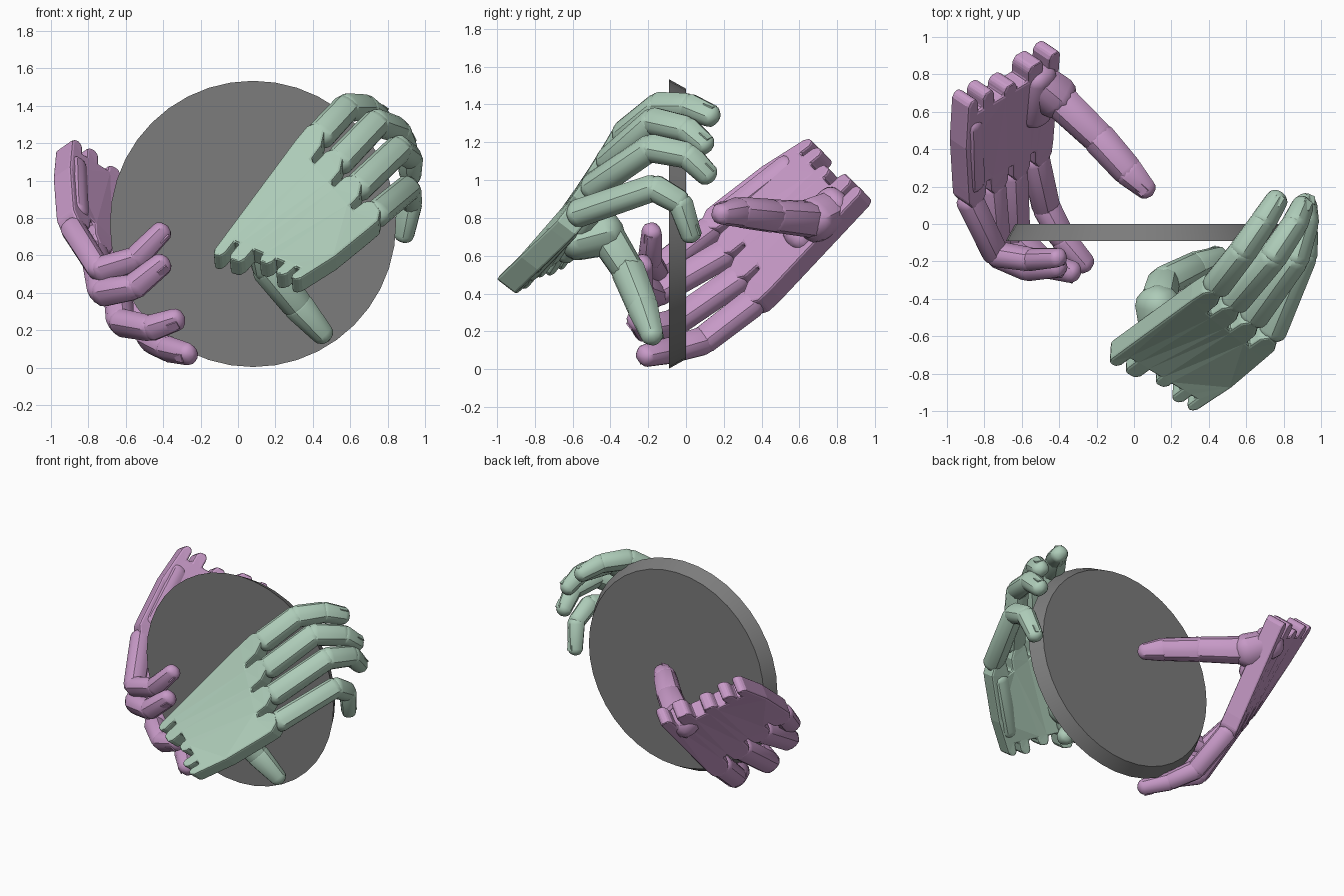
import bpy, bmesh, math
from mathutils import Vector, Matrix

cube = bpy.data.objects.get("Cube")
if cube:
    bpy.data.objects.remove(cube, do_unlink=True)


def material(name, rgb):
    m = bpy.data.materials.new(name)
    m.use_nodes = True
    m.diffuse_color = (*rgb, 1)
    m.node_tree.nodes["Principled BSDF"].inputs["Base Color"].default_value = (*rgb, 1)
    return m


GREEN = material("sage green", (0.42, 0.60, 0.48))
PINK = material("orchid pink", (0.57, 0.32, 0.57))
GREY = material("mid grey", (0.2, 0.2, 0.2))


def finish(bm, name, mat, bevel=0):
    bmesh.ops.recalc_face_normals(bm, faces=bm.faces)
    me = bpy.data.meshes.new(name)
    bm.to_mesh(me)
    bm.free()
    me.materials.append(mat)
    ob = bpy.data.objects.new(name, me)
    bpy.context.collection.objects.link(ob)
    bpy.ops.object.select_all(action='DESELECT')
    bpy.context.view_layer.objects.active = ob
    ob.select_set(True)
    if bevel:
        mod = ob.modifiers.new("Rounded edges", 'BEVEL')
        mod.width, mod.segments, mod.limit_method = bevel, 2, 'ANGLE'
    else:
        bpy.ops.object.shade_smooth_by_angle(angle=math.radians(35))
    return ob


def segment(name, a, b, ra, rb, side, mat, sides=14, wide=1.0):
    """Tapered, slightly squared bone with rounded ends."""
    axis = (b - a).normalized()
    up = axis.cross(side).normalized()
    across = up.cross(axis) * wide
    stations = []
    for t in (-80, -50, -25, 0):
        t = math.radians(t)
        stations.append((a + axis * ra * math.sin(t) * 0.9, ra * math.cos(t)))
    for t in (0, 25, 50, 80):
        t = math.radians(t)
        stations.append((b + axis * rb * math.sin(t) * 0.9, rb * math.cos(t)))
    bm = bmesh.new()
    rings = []
    for centre, r in stations:
        ring = []
        for k in range(sides):
            c, s = (f(math.tau * k / sides) for f in (math.cos, math.sin))
            squarish = (c ** 4 + s ** 4) ** -0.12
            ring.append(bm.verts.new(centre + (across * c + up * s) * r * squarish))
        rings.append(ring)
    for lo, hi in zip(rings, rings[1:]):
        for k in range(sides):
            n = (k + 1) % sides
            bm.faces.new((lo[k], lo[n], hi[n], hi[k]))
    bm.faces.new(rings[0])
    bm.faces.new(rings[-1])
    return finish(bm, name, mat)


def plate(name, centre, along, side, out, size, mat):
    """Thin box aligned to the given directions."""
    bm = bmesh.new()
    bmesh.ops.create_cube(bm, size=1)
    bm.transform(Matrix.Diagonal((*size, 1)))
    rot = Matrix((side, along, out)).transposed().to_4x4()
    bm.transform(Matrix.Translation(centre) @ rot)
    return finish(bm, name, mat)


def digit(name, pts, radii, side, mat, wide):
    for i in range(len(pts) - 1):
        a, b = pts[i], pts[i + 1]
        d = (b - a).normalized()
        segment(f"{name}_bone_{i + 1}", a + d * 0.01, b - d * 0.012, radii[i],
                radii[i + 1], side, mat, wide=wide)
    # Nail on the outer side of the fingertip
    d = (pts[-1] - pts[-2]).normalized()
    before = (pts[-2] - pts[-3]).normalized()
    out = before - d
    out = (out - d * out.dot(d)).normalized()
    plate(f"{name}_nail", pts[-1] - d * 0.03 + out * radii[-1], d, d.cross(out), out,
          (radii[-1] * 0.9, 0.06, 0.008), mat)


def hand(name, mat, wrist, knuckle, fingers, thumb, mound, flip):
    wi, wp = map(Vector, wrist)
    ki, kp = map(Vector, knuckle)

    def at(u, v):
        return wi.lerp(wp, u).lerp(ki.lerp(kp, u), v)

    side = (kp - ki).normalized()
    back = (wp - wi + kp - ki).cross(ki - wi + kp - wp).normalized() * flip

    # Palm outline: forked wrist, bulging outer edge, then a tongue for each finger
    outline = []
    for u0, u1 in ((-0.13, 0.03), (0.1, 0.31), (0.46, 0.64), (0.77, 0.93), (0.99, 1.13)):
        deep = -0.04 if 0.3 < u0 < 0.6 else -0.1
        outline += [(u0, 0.04), (u0, deep + 0.04), (u0 + 0.035, deep),
                    (u1 - 0.035, deep), (u1, deep + 0.04), (u1, 0.04)]
    outline = outline[1:-1] + [(1.17, 0.35)]
    for i in (3, 2, 1, 0):
        u = i / 3
        outline += [(u + 0.14, 0.82), (u + 0.13, 0.94), (u + 0.06, 1.02),
                    (u - 0.06, 1.02), (u - 0.13, 0.94), (u - 0.14, 0.82)]
    bm = bmesh.new()
    top, low = [], []
    for u, v in outline:
        p = at(u, v)
        top.append(bm.verts.new(p + back * 0.065))
        low.append(bm.verts.new(p - back * 0.065))
    caps = [bm.faces.new(top), bm.faces.new(low[::-1])]
    for k in range(len(top)):
        n = (k + 1) % len(top)
        bm.faces.new((top[k], low[k], low[n], top[n]))
    bm.normal_update()
    bmesh.ops.triangulate(bm, faces=caps)
    finish(bm, f"{name}_palm", mat, bevel=0.018)

    # Padding along the outer edge and at the heel of the thumb
    inner = -back * 0.02
    segment(f"{name}_outer_pad", at(1.02, 0.2) + inner, at(1.0, 0.8) + inner,
            0.062, 0.062, side, mat)
    segment(f"{name}_heel_pad", at(0.1, 0.1) + inner * 2, at(0.12, 0.45) + inner * 2,
            0.075, 0.08, side, mat, wide=1.3)

    # Fingers, from index to little
    for i, (label, path) in enumerate(zip(("index", "middle", "ring", "little"), fingers)):
        pts = [at(i / 3, 1)] + [Vector(p) for p in path]
        r = (0.07, 0.067, 0.062, 0.053) if i < 3 else (0.066, 0.063, 0.058, 0.049)
        digit(f"{name}_{label}_finger", pts, r, side, mat, 1.13)

    # Thumb and its mound
    pts = [Vector(p) for p in thumb]
    digit(f"{name}_thumb", pts, (0.095, 0.085, 0.078, 0.056), back, mat, 1.0)
    segment(f"{name}_thumb_mound", Vector(mound), pts[0], 0.1, 0.115, side, mat)


# Front hand, reaching round the right-hand rim
hand("front_hand", GREEN,
     wrist=((-0.045, -0.68, 0.62), (0.32, -0.90, 0.48)),
     knuckle=((0.44, -0.33, 1.24), (0.74, -0.58, 0.82)),
     fingers=[((0.58, -0.15, 1.39), (0.69, 0.01, 1.39), (0.77, 0.14, 1.335)),
              ((0.74, -0.18, 1.31), (0.86, 0.00, 1.27), (0.905, 0.105, 1.18)),
              ((0.86, -0.19, 1.17), (0.92, 0.01, 1.13), (0.92, 0.12, 1.02)),
              ((0.91, -0.17, 0.96), (0.92, -0.03, 0.88), (0.885, 0.03, 0.70))],
     thumb=((0.13, -0.43, 0.72), (0.16, -0.31, 0.53), (0.32, -0.23, 0.33),
            (0.46, -0.175, 0.17)),
     mound=(0.14, -0.58, 0.68), flip=1)

# Rear hand, supporting the other rim from behind
hand("rear_hand", PINK,
     wrist=((-0.49, 0.88, 0.89), (-0.88, 0.65, 1.13)),
     knuckle=((-0.53, 0.35, 0.35), (-0.88, 0.13, 0.74)),
     fingers=[((-0.47, 0.09, 0.15), (-0.38, -0.08, 0.10), (-0.26, -0.22, 0.07)),
              ((-0.63, -0.07, 0.24), (-0.47, -0.22, 0.21), (-0.32, -0.26, 0.26)),
              ((-0.73, -0.16, 0.40), (-0.56, -0.24, 0.43), (-0.40, -0.23, 0.56)),
              ((-0.74, -0.16, 0.52), (-0.55, -0.19, 0.58), (-0.40, -0.18, 0.735))],
     thumb=((-0.42, 0.68, 0.79), (-0.19, 0.46, 0.81), (-0.03, 0.28, 0.83),
            (0.07, 0.18, 0.82)),
     mound=(-0.54, 0.78, 0.84), flip=-1)

# Disc, with a rim that narrows to the back
bm = bmesh.new()
bmesh.ops.create_cone(bm, cap_ends=True, segments=40, radius1=0.765, radius2=0.715,
                      depth=0.09)
bm.transform(Matrix.Translation((0.08, -0.045, 0.768)) @ Matrix.Rotation(-math.pi / 2, 4, 'X'))
finish(bm, "disc", GREY)
